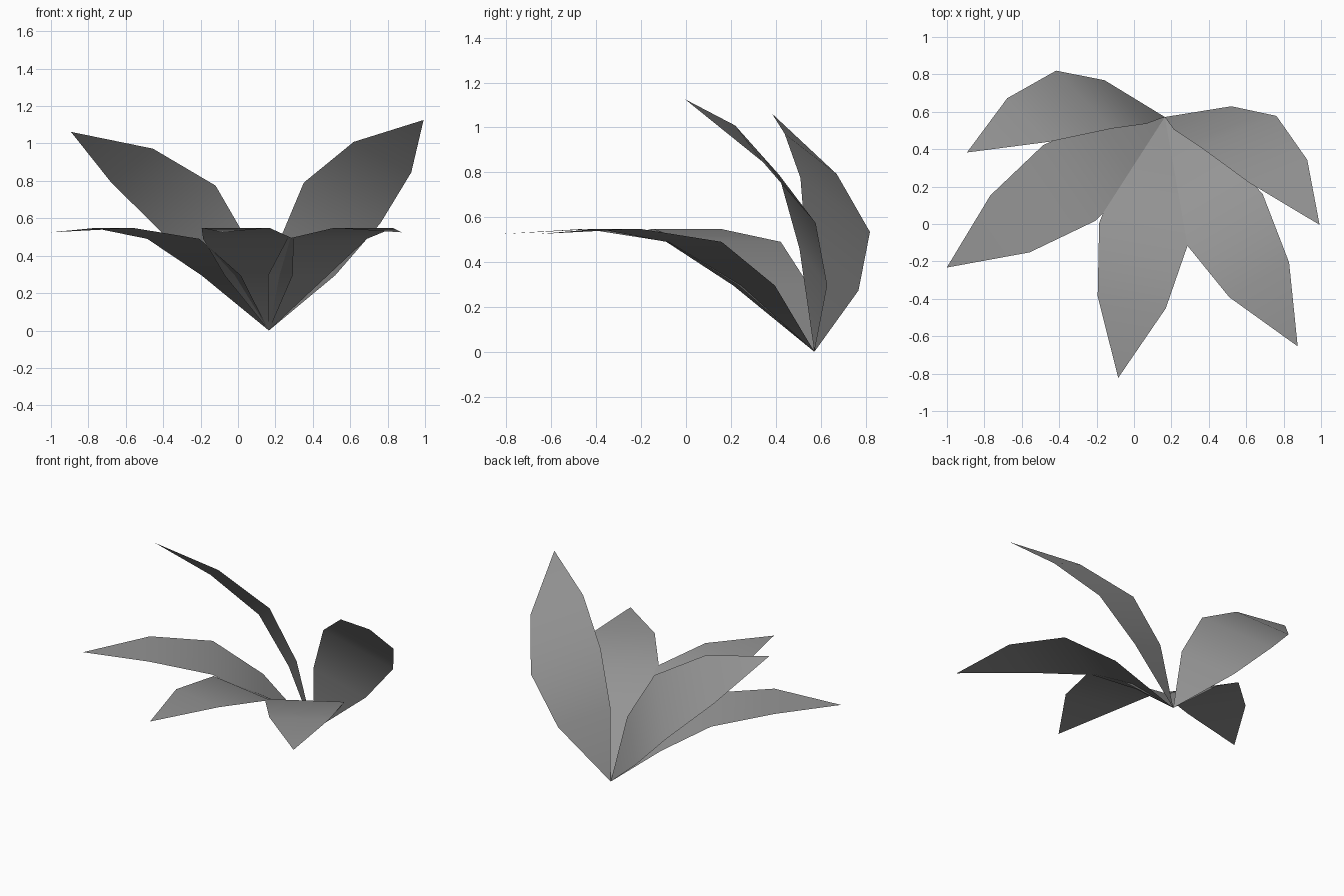
import bpy
import bmesh
from mathutils import Vector

cube = bpy.data.objects.get("Cube")
if cube:
    bpy.data.objects.remove(cube, do_unlink=True)

leaf_grey = bpy.data.materials.new("leaf grey")
leaf_grey.use_nodes = True
colour = (0.3, 0.3, 0.3, 1)
leaf_grey.diffuse_color = colour
bsdf = next(n for n in leaf_grey.node_tree.nodes if n.type == 'BSDF_PRINCIPLED')
bsdf.inputs["Base Color"].default_value = colour

ROOT = Vector((0.165, 0.572, 0))
# Arching blade: distance out, height and half width of each cross row
ROWS = [(0.31, 0.295, 0.185), (0.62, 0.49, 0.246), (1.006, 0.548, 0.185)]
TIP = (1.417, 0.525)


def leaf(name, forward, normal):
    """One arched blade growing from the shared root."""
    up = Vector(normal).normalized()
    out = Vector(forward)
    out = (out - up * out.dot(up)).normalized()
    side = up.cross(out)

    bm = bmesh.new()

    def vert(d, h, w=0):
        return bm.verts.new(ROOT + out * d + up * h + side * w)

    rows = [(vert(d, h, -w), vert(d, h, w)) for d, h, w in ROWS]
    bm.faces.new((vert(0, 0), rows[0][0], rows[0][1]))
    for a, b in zip(rows, rows[1:]):
        bm.faces.new((a[0], b[0], b[1], a[1]))
    bm.faces.new((rows[-1][0], vert(*TIP), rows[-1][1]))
    for face in bm.faces:
        face.smooth = True

    mesh = bpy.data.meshes.new(name)
    bm.to_mesh(mesh)
    bm.free()
    mesh.materials.append(leaf_grey)
    bpy.context.collection.objects.link(bpy.data.objects.new(name, mesh))


# Three spreading leaves in front, two raised ones behind
LEVEL = (0, 0, 1)
TILTED = (0.114, 0.675, 0.728)
leaf("front_leaf", (-0.176, -0.984, 0), LEVEL)
leaf("front_right_leaf", (-0.823, -0.568, 0), LEVEL)
leaf("front_left_leaf", (0.501, -0.865, 0), LEVEL)
leaf("back_left_leaf", (0.54, -0.638, 0.536), TILTED)
leaf("back_right_leaf", (-0.773, -0.359, 0.492), TILTED)
